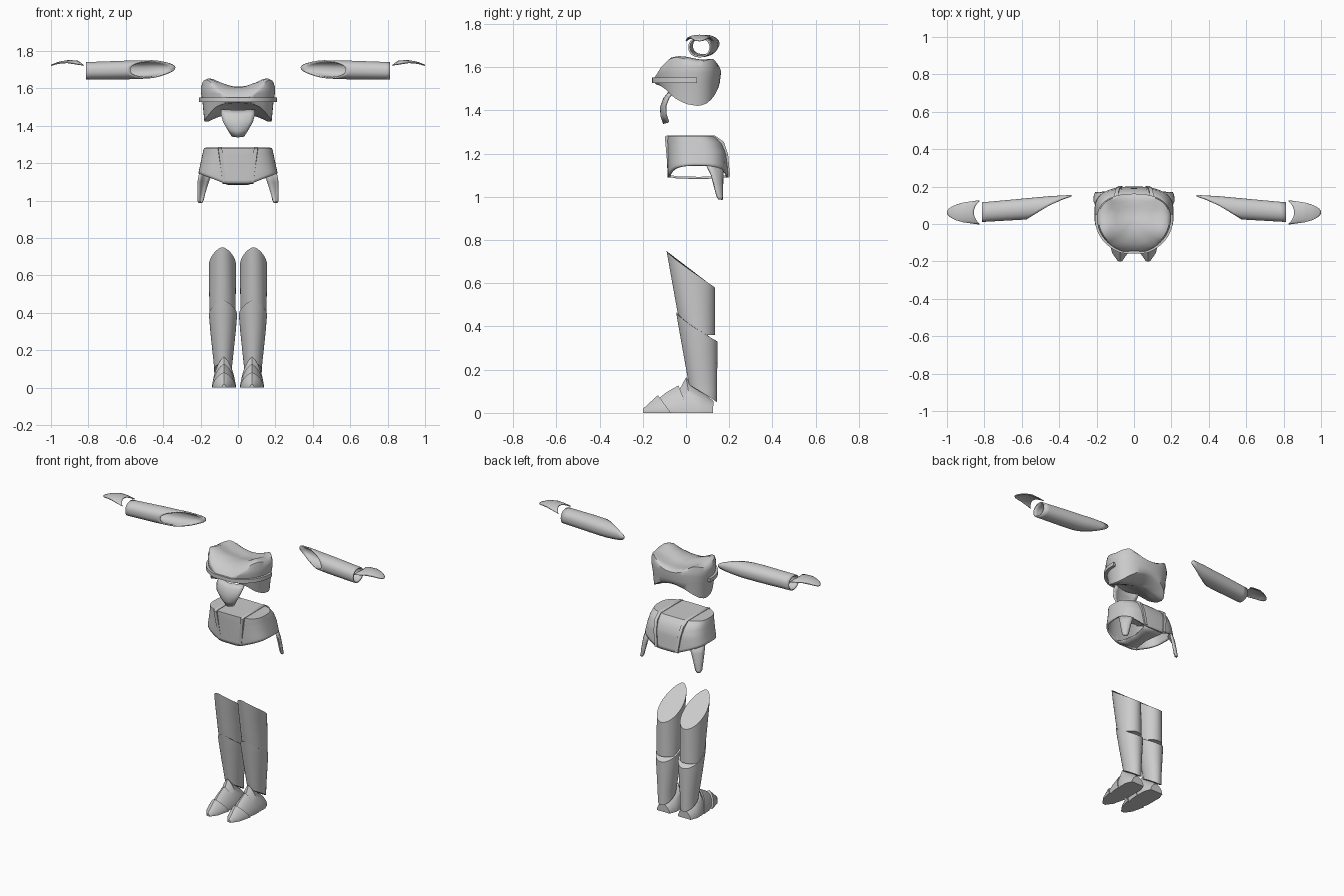
import bpy, bmesh, math

if "Cube" in bpy.data.objects:
    bpy.data.objects.remove(bpy.data.objects["Cube"])

grey = bpy.data.materials.new("armour grey")
grey.diffuse_color = (0.6, 0.6, 0.6, 1)
grey.use_nodes = True
grey.node_tree.nodes["Principled BSDF"].inputs["Base Color"].default_value = grey.diffuse_color
N = 48


def lerp(a, b, t):
    return a + (b - a) * t


def curve(pts, v):
    """Piecewise linear lookup in a short list of (key, value)."""
    if v <= pts[0][0]:
        return pts[0][1]
    for (a, p), (b, q) in zip(pts, pts[1:]):
        if v <= b:
            return lerp(p, q, (v - a) / (b - a))
    return pts[-1][1]


def power(v, e):
    return math.copysign(abs(v) ** e, v)


def loft(name, rings, closed=True, cap0=True, cap1=True, thick=0, angle=40):
    """Skin a list of point rings into one object."""
    bm = bmesh.new()
    vs = [[bm.verts.new(p) for p in r] for r in rings]
    n = len(rings[0])
    for a, b in zip(vs, vs[1:]):
        for i in range(n if closed else n - 1):
            j = (i + 1) % n
            bm.faces.new((a[i], a[j], b[j], b[i]))
    if closed and cap0:
        bm.faces.new(vs[0])
    if closed and cap1:
        bm.faces.new(vs[-1])
    bmesh.ops.remove_doubles(bm, verts=bm.verts, dist=1e-5)
    bmesh.ops.recalc_face_normals(bm, faces=bm.faces)
    me = bpy.data.meshes.new(name)
    bm.to_mesh(me)
    bm.free()
    ob = bpy.data.objects.new(name, me)
    bpy.context.collection.objects.link(ob)
    me.materials.append(grey)
    if thick:
        m = ob.modifiers.new("thickness", 'SOLIDIFY')
        m.thickness, m.offset = thick, 0
    bpy.ops.object.select_all(action='DESELECT')
    ob.select_set(True)
    bpy.context.view_layer.objects.active = ob
    bpy.ops.object.shade_smooth_by_angle(angle=math.radians(angle))
    return ob


def tube(name, xc, width, front, back, low, top, e=1.0, steps=10, **kw):
    """Upright shell whose ends are cut by low(u, x) and top(u, x); u = 0 front, 1 back."""
    rings = []
    for k in range(steps + 1):
        ring = []
        for i in range(N):
            a = math.tau * i / N
            u = (1 - power(math.cos(a), e)) / 2
            sx = power(math.sin(a), e)
            z = lerp(low(u, sx), top(u, sx), k / steps)
            ring.append((xc + sx * curve(width, z), lerp(curve(front, z), curve(back, z), u), z))
        rings.append(ring)
    return loft(name, rings, **kw)


# ---- breastplate: domed top and arched underside over one outline
def outline(a, r):
    c = math.cos(a)
    x = 0.198 * power(math.sin(a), 0.85 if c < 0 else 1.0)
    y = 0.03 - 0.185 * c if c > 0 else 0.03 + 0.132 * power(-c, 0.85)
    return x * r, (y - 0.03) * r + 0.03


def chest_top(x, y):
    z = curve([(-.155, 1.54), (-.12, 1.6), (-.07, 1.645), (-.03, 1.655), (.06, 1.637), (.14, 1.64), (.16, 1.625)], y)
    dip = 0.042 * max(0, 1 - (x / 0.14) ** 2) * curve([(-.155, 0), (-.06, 1)], y)
    return z - dip - 6 * max(0, abs(x) - 0.14) ** 2


def chest_bottom(x, y):
    z = curve([(-.155, 1.525), (-.07, 1.465), (.0, 1.43), (.06, 1.42), (.13, 1.445), (.16, 1.47)], y)
    return z + 0.045 * max(0, 1 - (x / 0.16) ** 2) * curve([(-.15, 0), (-.08, 1)], y)


rings = []
for kind, r in [("b", .001), ("b", .3), ("b", .6), ("b", .8), ("b", .91), (1.53, .96), (1.575, 1),
                (1.605, 1), ("t", .96), ("t", .88), ("t", .74), ("t", .5), ("t", .25), ("t", .001)]:
    ring = []
    for i in range(N):
        x, y = outline(math.tau * i / N, r)
        lo, hi = chest_bottom(x, y), chest_top(x, y)
        ring.append((x, y, lo if kind == "b" else hi if kind == "t" else max(lo, min(kind, hi))))
    rings.append(ring)
loft("breastplate", rings, angle=50)

# ---- band around the front of the breastplate
rings = []
for i in range(33):
    a = lerp(-1.68, 1.68, i / 32)
    (xi, yi), (xo, yo) = outline(a, .94), outline(a, 1.055)
    yo = max(yo, -0.157)
    rings.append([(xi, yi, 1.528), (xo, yo, 1.528), (xo, yo, 1.552), (xi, yi, 1.552)])
loft("chest_band", rings)

# ---- hanging belly plate
rings = []
for z, w, y in [(1.485, .09, -.08), (1.46, .09, -.1), (1.42, .078, -.115), (1.38, .053, -.112), (1.345, .03, -.1)]:
    rings.append([(w * t / 4, y + 0.018 * (t / 4) ** 2, z - 0.006 * (1 - abs(t) / 4)) for t in range(-4, 5)])
loft("belly_plate", rings, closed=False, thick=.012)

# ---- hip guard with raised leg openings
hip_w = [(1.09, .195), (1.14, .208), (1.28, .178)]
hip_f = [(1.09, -.08), (1.28, -.088)]
hip_b = [(1.09, .195), (1.2, .185), (1.25, .165), (1.28, .13)]
tube("hip_guard", 0, hip_w, hip_f, hip_b,
     lambda u, x: 1.09 + 0.055 * max(0, (abs(x) - .35) / .65), lambda u, x: 1.278,
     e=.68, cap0=False, thick=.01)

# crotch strip between the leg openings
rings = []
for y, w, z in [(-.08, .075, 1.097), (-.04, .06, 1.09), (.06, .045, 1.088), (.15, .06, 1.09), (.193, .075, 1.097)]:
    rings.append([(-w, y, z), (0, y, z), (w, y, z)])
loft("crotch_strip", rings, closed=False, thick=.01)

for s, side in ((1, "left"), (-1, "right")):
    # strap wrapped over the hip guard, closer together at the bottom
    path = [(-.07, 1.095), (-.086, 1.27), (-.075, 1.276), (.12, 1.276), (.163, 1.246), (.183, 1.195), (.192, 1.095)]
    rings = []
    for y, z in path:
        x = lerp(.072, .096, (z - 1.095) / .18)
        yo = y + (.012 if y > 0.06 else -.012)
        zo = z + .009 if z > 1.2 else z
        rings.append([(s * (x - .01), y, z - .006), (s * (x + .01), y, z - .006),
                      (s * (x + .01), yo, zo), (s * (x - .01), yo, zo)])
    loft("hip_strap_" + side, rings)

    # tapering blade behind each hip
    rings = []
    for z, p, q in [(1.16, (.2, .09), (.135, .172)), (1.1, (.211, .118), (.158, .168)),
                    (1.04, (.212, .133), (.175, .166)), (1.0, (.211, .143), (.185, .163)),
                    (.988, (.206, .15), (.194, .16))]:
        ring = []
        for i in range(5):
            t = i / 4
            b = 0.01 * math.sin(math.pi * t)
            ring.append((s * (lerp(p[0], q[0], t) + b * .5), lerp(p[1], q[1], t) + b, z))
        rings.append(ring)
    loft("hip_blade_" + side, rings, closed=False, thick=.012)

    # thigh and shin guards with slanted tops
    tube("thigh_guard_" + side, s * .083, [(.36, .068), (.5, .071), (.66, .073), (.75, .07)],
         [(.36, -.018), (.47, -.04), (.75, -.09)], [(.34, .135), (.58, .135)],
         lambda u, x: .36, lambda u, x: .75 - .17 * u ** .8)
    tube("shin_guard_" + side, s * .08, [(.04, .046), (.12, .049), (.3, .068), (.41, .077), (.47, .075)],
         [(.05, .025), (.12, .015), (.465, -.046)], [(.05, .143), (.33, .146)],
         lambda u, x: .13 - .08 * u, lambda u, x: .467 - .137 * u ** .72)

    # boot from three overlapping plates: (y at ridge, y at sole, half width, height)
    plates = {
        "toe": [(-.2, -.198, .012, .018), (-.165, -.155, .042, .05), (-.13, -.07, .063, .082)],
        "instep": [(-.135, -.09, .048, .06), (-.09, -.04, .06, .096), (-.035, .015, .064, .127)],
        "ankle": [(-.04, -.02, .05, .09), (0, .03, .062, .164), (.07, .08, .063, .1), (.127, .125, .046, .055)]}
    for part, secs in plates.items():
        rings = []
        for yt, ys, w, h in secs:
            ring = []
            for i in range(17):
                a = math.pi * i / 16
                c, v = math.cos(a), math.sin(a)
                f = .6 * v + .4 * (1 - abs(c))
                ring.append((s * (.075 + w * power(c, .85)), lerp(ys, yt, f), h * f))
            rings.append(ring)
        loft("boot_" + part + "_" + side, rings, angle=35)

    # forearm guard: open tube cut on a slant so the elbow end points backward
    rings = []
    for k in range(13):
        ring = []
        for i in range(N):
            a = math.tau * i / N
            u = (1 - math.cos(a)) / 2
            x = lerp(curve([(0, .575), (.3, .51), (.6, .45), (.85, .385), (1, .335)], u), .813, k / 12)
            yf = curve([(.5, .035), (.58, .028), (.81, .015)], x)
            yb = curve([(.335, .151), (.45, .145), (.81, .112)], x)
            zc = curve([(.335, 1.71), (.5, 1.7), (.81, 1.693)], x)
            hz = curve([(.335, .035), (.45, .044), (.6, .046), (.81, .043)], x)
            ring.append((s * x, lerp(yf, yb, u), zc + hz * power(math.sin(a), .85)))
        rings.append(ring)
    loft("forearm_guard_" + side, rings, cap0=False, cap1=False, thick=.008)

    # hand plate: notched leaf, arched in both directions
    rings = []
    for k in range(13):
        ring = []
        for i in range(13):
            v = i / 6 - 1
            x0 = .857 - .032 * v * v
            x1 = .87 + .13 * math.sqrt(max(0, 1 - v * v)) - .04 * v * v
            x = lerp(x0, max(x1, x0 + .004), k / 12)
            z = curve([(.82, 1.735), (.86, 1.746), (.91, 1.748), (.96, 1.739), (1, 1.723)], x)
            ring.append((s * x, .062 + .062 * v, z - .014 * v * v))
        rings.append(ring)
    loft("hand_plate_" + side, rings, closed=False, thick=.006)
